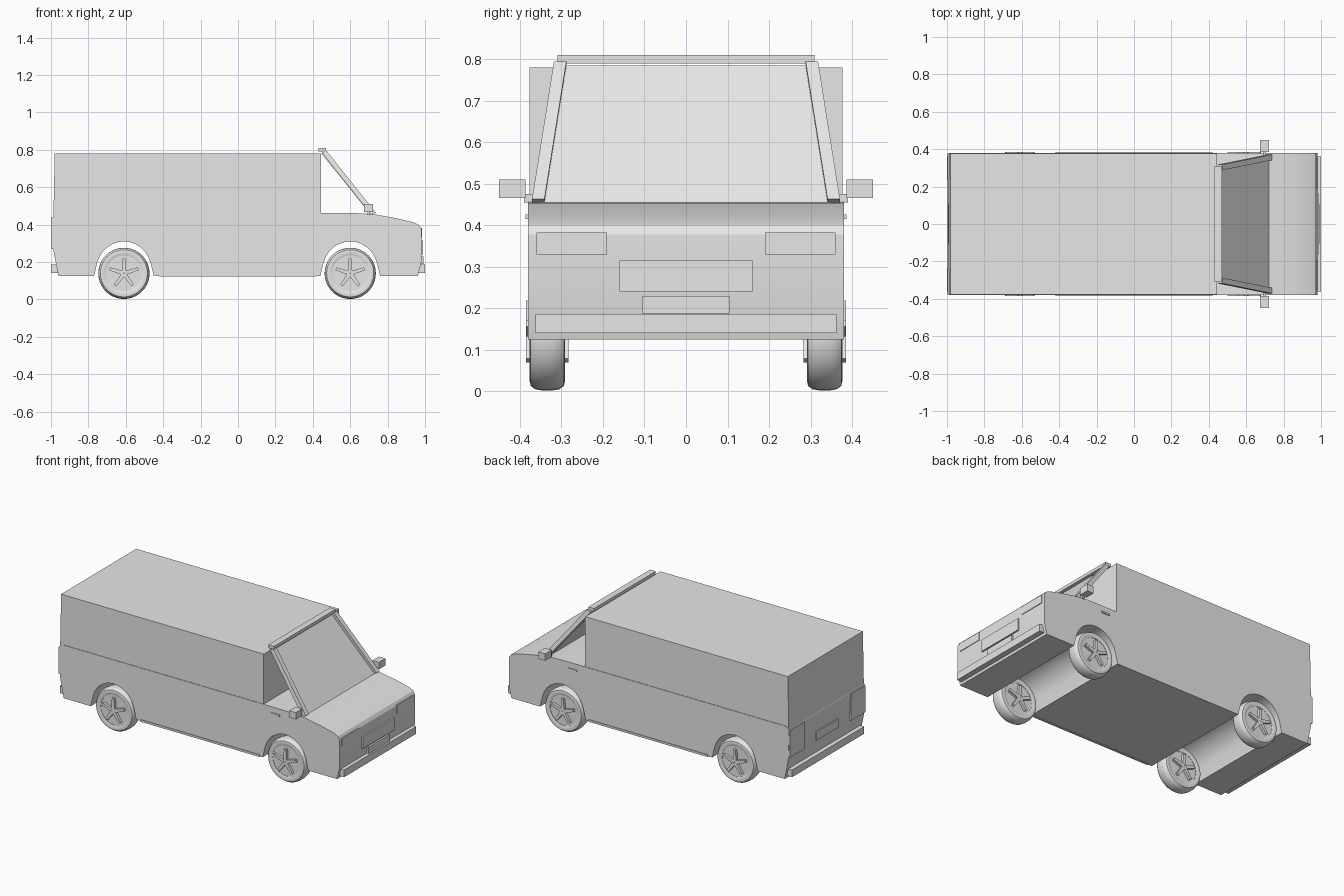
import bpy, bmesh
from math import cos, sin, pi, radians
from mathutils import Vector

cube = bpy.data.objects.get("Cube")
if cube:
    bpy.data.objects.remove(cube, do_unlink=True)

grey = bpy.data.materials.new("plain_grey")
grey.use_nodes = True
grey.diffuse_color = (0.8, 0.8, 0.8, 1)
grey.node_tree.nodes["Principled BSDF"].inputs["Base Color"].default_value = (0.8, 0.8, 0.8, 1)


def finish(name, bm, smooth=None):
    bmesh.ops.recalc_face_normals(bm, faces=bm.faces)
    mesh = bpy.data.meshes.new(name)
    bm.to_mesh(mesh)
    bm.free()
    mesh.materials.append(grey)
    ob = bpy.data.objects.new(name, mesh)
    bpy.context.collection.objects.link(ob)
    if smooth:
        bpy.ops.object.select_all(action='DESELECT')
        ob.select_set(True)
        bpy.context.view_layer.objects.active = ob
        bpy.ops.object.shade_smooth_by_angle(angle=radians(smooth))
    return ob


def box(name, x, y, z):
    """Block spanning three (low, high) ranges."""
    bm = bmesh.new()
    bmesh.ops.create_cube(bm, size=1)
    for v in bm.verts:
        v.co = [(r[0] + r[1]) / 2 + c * (r[1] - r[0]) for c, r in zip(v.co, (x, y, z))]
    return finish(name, bm)


def extrude(name, profile, half, smooth=None):
    """Side profile (x, z) pushed across the full width."""
    bm = bmesh.new()
    face = bm.faces.new([bm.verts.new((x, -half, z)) for x, z in profile])
    moved = bmesh.ops.extrude_face_region(bm, geom=[face])["geom"]
    bmesh.ops.translate(bm, vec=(0, 2 * half, 0),
                        verts=[v for v in moved if isinstance(v, bmesh.types.BMVert)])
    return finish(name, bm, smooth)


def prism(name, quad, offset):
    """Four-cornered plate thickened along an offset."""
    bm = bmesh.new()
    a = [bm.verts.new(p) for p in quad]
    b = [bm.verts.new(Vector(p) + Vector(offset)) for p in quad]
    bm.faces.new(a)
    bm.faces.new(b)
    for i in range(4):
        j = (i + 1) % 4
        bm.faces.new((a[i], a[j], b[j], b[i]))
    return finish(name, bm)


def lathe(name, profile, centre, steps=40):
    """Closed (radius, y) ring profile spun about the axle."""
    bm = bmesh.new()
    rings = [[bm.verts.new((centre[0] + r * cos(2 * pi * k / steps), centre[1] + y,
                            centre[2] + r * sin(2 * pi * k / steps))) for r, y in profile]
             for k in range(steps)]
    n = len(profile)
    for k in range(steps):
        p, q = rings[k], rings[(k + 1) % steps]
        for i in range(n):
            j = (i + 1) % n
            bm.faces.new((p[i], p[j], q[j], q[i]))
    return finish(name, bm, 40)


# Lower body with wheel tunnels cut right across
FLOOR, AXLES = 0.125, {"front": 0.6, "rear": -0.61}


def arch(cx):
    pts = [(cx + 0.16, FLOOR)]
    for k in range(13):
        a = radians(15 + 150 * k / 12)
        pts.append((cx + 0.148 * cos(a), 0.155 + 0.155 * sin(a)))
    return pts + [(cx - 0.16, FLOOR)]


outline = [(-0.985, 0.455), (-0.96, 0.462), (0.58, 0.462), (0.66, 0.46), (0.74, 0.453),
           (0.85, 0.433), (0.94, 0.412), (0.968, 0.398), (0.98, 0.378), (0.98, 0.2), (0.962, FLOOR)]
outline += arch(AXLES["front"]) + arch(AXLES["rear"])
outline += [(-0.96, FLOOR), (-0.985, 0.25), (-0.992, 0.435)]
extrude("lower_body", outline, 0.38, 30)

# Cargo box
extrude("cargo_box", [(-0.987, 0.44), (0.445, 0.44), (0.445, 0.78), (-0.98, 0.78)], 0.377)

# Windscreen, its pillars and header
prism("windscreen", [(0.455, -0.295, 0.785), (0.455, 0.295, 0.785),
                     (0.722, 0.348, 0.453), (0.722, -0.348, 0.453)], (-0.008, 0, -0.006))
for s, side in ((1, "left"), (-1, "right")):
    prism(side + "_pillar", [(0.448, s * 0.288, 0.785), (0.448, s * 0.318, 0.785),
                             (0.712, s * 0.371, 0.453), (0.712, s * 0.341, 0.453)],
          (0.025, 0, 0.01))
box("header_bar", (0.43, 0.47), (-0.31, 0.31), (0.79, 0.81))

# Front trim
box("grille", (0.97, 0.99), (-0.16, 0.16), (0.24, 0.315))
box("front_plate", (0.96, 0.992), (-0.105, 0.105), (0.188, 0.23))
box("front_bumper", (0.96, 1.0), (-0.362, 0.362), (0.14, 0.186))

# Rear trim
box("rear_plate", (-0.995, -0.97), (-0.11, 0.11), (0.275, 0.33))
box("rear_bumper", (-1.0, -0.95), (-0.362, 0.362), (0.14, 0.186))

# Paired details
for s, side in ((1, "left"), (-1, "right")):
    def span(a, b):
        return tuple(sorted((s * a, s * b)))
    box(side + "_headlight", (0.95, 0.984), span(0.19, 0.36), (0.33, 0.382))
    box(side + "_tail_light", (-0.997, -0.97), span(0.235, 0.378), (0.27, 0.44))
    box(side + "_mirror", (0.675, 0.722), span(0.386, 0.45), (0.466, 0.51))
    box(side + "_mirror_arm", (0.69, 0.705), span(0.36, 0.39), (0.455, 0.475))
    box(side + "_door_handle", (0.5, 0.56), span(0.375, 0.386), (0.415, 0.426))
    box(side + "_sill", (-0.42, 0.42), span(0.37, 0.384), (0.122, 0.135))

# Wheels: rounded tyre, recessed disc, five raised spokes and a hub
TYRE = [(0.096, -0.037), (0.112, -0.043), (0.126, -0.04), (0.134, -0.029), (0.137, -0.012),
        (0.137, 0.012), (0.134, 0.029), (0.126, 0.04), (0.112, 0.043), (0.096, 0.037)]
DISC = [(0.002, -0.035), (0.1, -0.035), (0.1, 0.035), (0.002, 0.035)]
HUB = [(0.002, -0.05), (0.02, -0.05), (0.02, 0.05), (0.002, 0.05)]
for end, cx in AXLES.items():
    for s, side in ((1, "left"), (-1, "right")):
        tag = end + "_" + side
        hub = (cx, s * 0.334, 0.139)
        lathe(tag + "_tyre", TYRE, hub)
        lathe(tag + "_rim", DISC, hub)
        lathe(tag + "_hub", HUB, hub, 20)
        for k in range(5):
            a = pi / 2 + 2 * pi * k / 5
            u, w = Vector((cos(a), 0, sin(a))), Vector((-sin(a), 0, cos(a)))
            base = Vector(hub) - Vector((0, 0.051, 0))
            quad = [base + u * r + w * t for r, t in
                    ((0.012, -0.011), (0.08, -0.008), (0.08, 0.008), (0.012, 0.011))]
            prism(tag + "_spoke", quad, (0, 0.102, 0))
